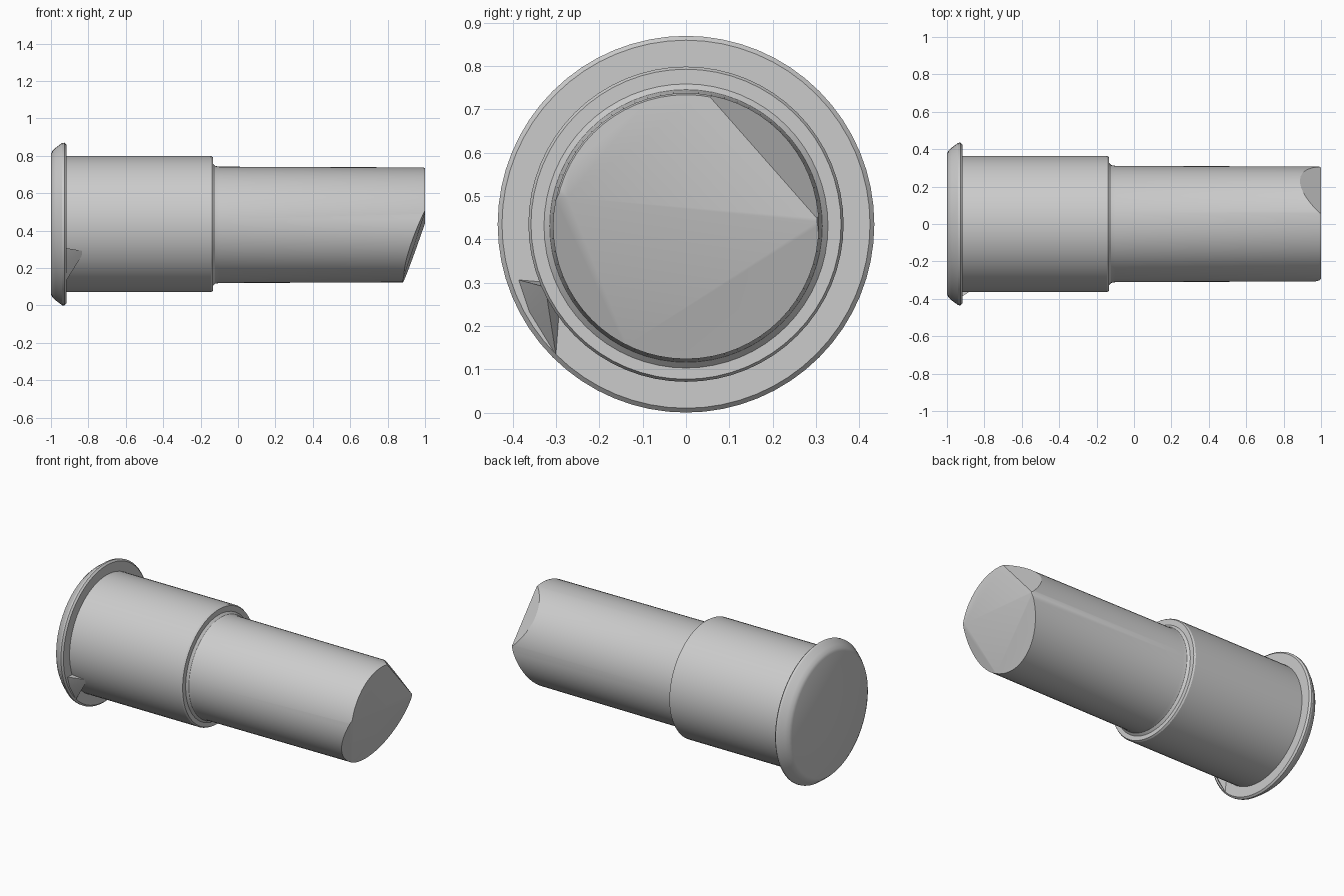
import bpy, bmesh, math
from mathutils import Vector

if "Cube" in bpy.data.objects:
    bpy.data.objects.remove(bpy.data.objects["Cube"], do_unlink=True)

SIDES = 64
AXIS_Z = 0.435

grey = bpy.data.materials.new("plain grey")
grey.use_nodes = True
COLOUR = (0.6, 0.6, 0.6, 1)
grey.diffuse_color = COLOUR
grey.node_tree.nodes["Principled BSDF"].inputs["Base Color"].default_value = COLOUR


def finish(name, bm):
    """Turn a bmesh into a grey object with smooth sides and sharp rims."""
    bmesh.ops.recalc_face_normals(bm, faces=bm.faces[:])
    mesh = bpy.data.meshes.new(name)
    bm.to_mesh(mesh)
    bm.free()
    mesh.materials.append(grey)
    obj = bpy.data.objects.new(name, mesh)
    bpy.context.collection.objects.link(obj)
    bpy.ops.object.select_all(action="DESELECT")
    obj.select_set(True)
    bpy.context.view_layer.objects.active = obj
    bpy.ops.object.shade_smooth_by_angle(angle=math.radians(28))
    return obj


def lathe(profile, centre_z=AXIS_Z):
    """Solid of revolution about the x direction from (x, radius) points."""
    bm = bmesh.new()
    rings = []
    for x, r in profile:
        ring = []
        for i in range(SIDES):
            a = math.tau * i / SIDES
            ring.append(bm.verts.new((x, r * math.cos(a), centre_z + r * math.sin(a))))
        rings.append(ring)
    for a, b in zip(rings, rings[1:]):
        for i in range(SIDES):
            j = (i + 1) % SIDES
            bm.faces.new((a[i], a[j], b[j], b[i]))
    bm.faces.new(rings[0])
    bm.faces.new(rings[-1])
    return bm


def slice_off(bm, p, q, r):
    """Cut away the outer (+x) side of the plane through three points and cap it."""
    p, q, r = Vector(p), Vector(q), Vector(r)
    normal = (q - p).cross(r - p).normalized()
    if normal.x < 0:
        normal.negate()
    res = bmesh.ops.bisect_plane(bm, geom=bm.verts[:] + bm.edges[:] + bm.faces[:],
                                 plane_co=p, plane_no=normal, clear_outer=True)
    edges = [e for e in res["geom_cut"] if isinstance(e, bmesh.types.BMEdge)]
    bmesh.ops.holes_fill(bm, edges=edges)


# Flange with a rounded, flared rim
finish("flange", lathe([(-1, 0.375), (-0.992, 0.392), (-0.975, 0.408), (-0.94, 0.434),
                        (-0.928, 0.435), (-0.918, 0.425), (-0.918, 0.36)]))

# Wide collar behind the flange
finish("collar", lathe([(-0.95, 0.364), (-0.145, 0.364), (-0.135, 0.358), (-0.135, 0.30)]))

# Narrow shank with a small fillet at the step and a chipped tip
shank = lathe([(-0.16, 0.335), (-0.137, 0.330), (-0.122, 0.315), (-0.10, 0.311),
               (0.99, 0.307), (1.0, 0.303)], 0.431)
slice_off(shank, (1, -0.30, 0.50), (1, 0.31, 0.44), (0.88, 0.0, 0.12))
slice_off(shank, (0.995, -0.30, 0.50), (0.915, -0.28, 0.30), (0.89, -0.08, 0.13))
slice_off(shank, (1, 0.31, 0.44), (1, 0.05, 0.735), (0.88, 0.24, 0.63))
finish("shank", shank)

# Small web where the flange runs into the collar
web = bmesh.new()
for co in [(-0.94, -0.40, 0.31), (-0.82, -0.325, 0.29), (-0.92, -0.30, 0.13),
           (-0.94, -0.37, 0.22), (-0.94, -0.28, 0.30)]:
    web.verts.new(co)
bmesh.ops.convex_hull(web, input=web.verts[:])
finish("flange_web", web)
